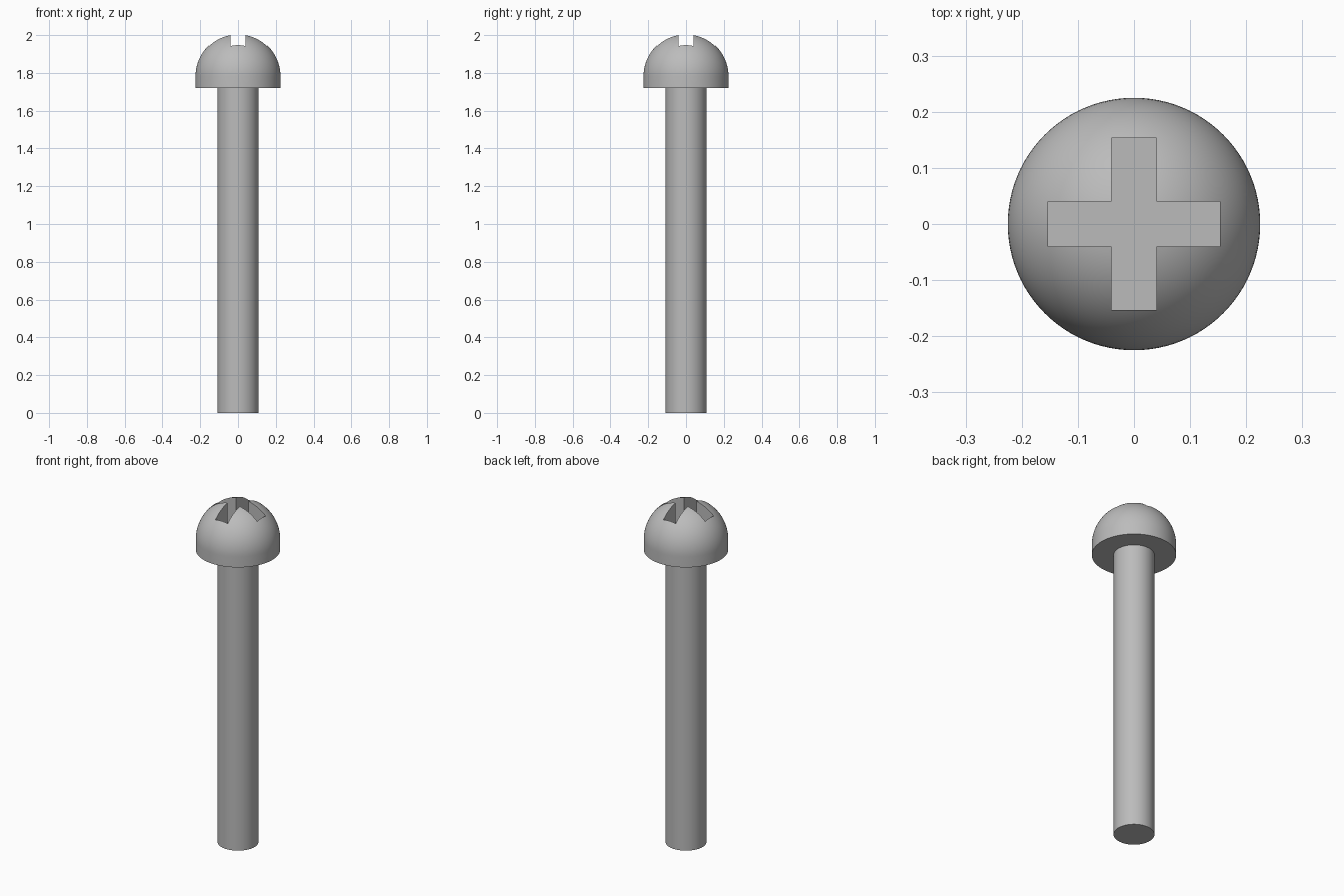
import bpy, bmesh, math

cube = bpy.data.objects.get("Cube")
if cube:
    bpy.data.objects.remove(cube, do_unlink=True)

SEGMENTS = 96
HEAD_R, SHAFT_R = 0.225, 0.109
HEAD_BASE, DOME_Z = 1.72, 1.782
SLOT_HALF_W, SLOT_HALF_L, SLOT_FLOOR = 0.04, 0.153, 1.84

steel = bpy.data.materials.new("grey steel")
steel.use_nodes = True
COLOUR = (0.5, 0.5, 0.5, 1)
steel.diffuse_color = COLOUR
steel.node_tree.nodes["Principled BSDF"].inputs["Base Color"].default_value = COLOUR


def finish(name, bm):
    bmesh.ops.remove_doubles(bm, verts=bm.verts, dist=1e-5)
    bmesh.ops.recalc_face_normals(bm, faces=bm.faces)
    mesh = bpy.data.meshes.new(name)
    bm.to_mesh(mesh)
    bm.free()
    mesh.materials.append(steel)
    obj = bpy.data.objects.new(name, mesh)
    bpy.context.collection.objects.link(obj)
    return obj


def lathe(name, profile):
    """Revolve (radius, z) points around the z axis."""
    bm = bmesh.new()
    verts = [bm.verts.new((r, 0, z)) for r, z in profile]
    edges = [bm.edges.new(pair) for pair in zip(verts, verts[1:])]
    bmesh.ops.spin(bm, geom=verts + edges, cent=(0, 0, 0), axis=(0, 0, 1),
                   angle=math.tau, steps=SEGMENTS, use_merge=True)
    return finish(name, bm)


def smooth(obj):
    bpy.ops.object.select_all(action='DESELECT')
    obj.select_set(True)
    bpy.context.view_layer.objects.active = obj
    bpy.ops.object.shade_smooth_by_angle(angle=math.radians(30))


# Shaft
shaft = lathe("shaft", [(0, 0), (SHAFT_R, 0), (SHAFT_R, HEAD_BASE + 0.02), (0, HEAD_BASE + 0.02)])
smooth(shaft)

# Domed head with a short straight rim
steps = 24
dome = [(HEAD_R * math.cos(a), DOME_Z + HEAD_R * math.sin(a))
        for a in (i * math.pi / 2 / steps for i in range(steps))]
head = lathe("head", [(0, HEAD_BASE), (HEAD_R, HEAD_BASE)] + dome + [(0, DOME_Z + HEAD_R)])

# Cross-shaped cutter for the driver recess
bm = bmesh.new()
w, l = SLOT_HALF_W, SLOT_HALF_L
arm = [(l, -w), (l, w), (w, w)]
outline = []
for quarter in range(4):
    for x, y in arm:
        for _ in range(quarter):
            x, y = -y, x
        outline.append(bm.verts.new((x, y, SLOT_FLOOR)))
floor = bm.faces.new(outline)
top = bmesh.ops.extrude_face_region(bm, geom=[floor])["geom"]
bmesh.ops.translate(bm, vec=(0, 0, 0.3),
                    verts=[v for v in top if isinstance(v, bmesh.types.BMVert)])
cutter = finish("recess_cutter", bm)
cutter.hide_render = True

# Cut the recess and bake it into the head
cut = head.modifiers.new("cross_recess", 'BOOLEAN')
cut.operation = 'DIFFERENCE'
cut.solver = 'EXACT'
cut.object = cutter
bpy.context.view_layer.objects.active = head
bpy.ops.object.modifier_apply(modifier=cut.name)
bpy.data.objects.remove(cutter, do_unlink=True)
smooth(head)
